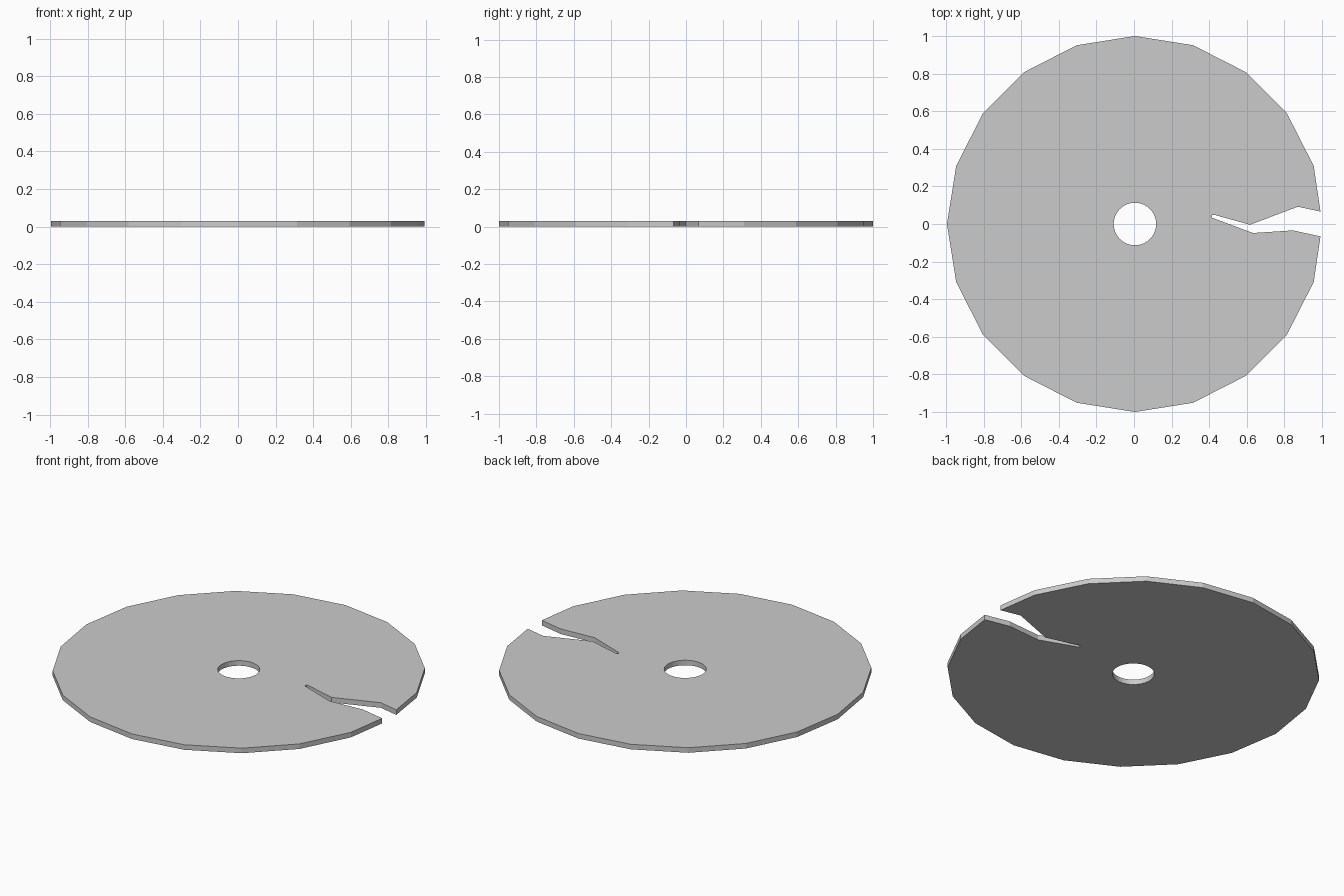
import bpy, bmesh
from math import sin, cos, pi

if "Cube" in bpy.data.objects:
    bpy.data.objects.remove(bpy.data.objects["Cube"])

THICKNESS = 0.03
SHIFT = 0.005  # keeps the notched disc centred on x


def ring(radius, sides, skip=0):
    return [(SHIFT + radius * cos(2 * pi * i / sides), radius * sin(2 * pi * i / sides))
            for i in range(skip, sides)]


# Twenty-sided rim, its first corner replaced by the crooked slit
slit = [(0.992, -0.066), (0.845, -0.034), (0.633, -0.048), (0.414, 0.034),
        (0.416, 0.048), (0.430, 0.048), (0.617, -0.004), (0.872, 0.092), (0.992, 0.066)]
outline = ring(1.0, 20, skip=1) + slit
hole = ring(0.113, 48)

bm = bmesh.new()
edges = []
for loop in (outline, hole):
    verts = [bm.verts.new((x, y, 0)) for x, y in loop]
    edges += [bm.edges.new((v, verts[(i + 1) % len(verts)])) for i, v in enumerate(verts)]

# Fill between rim and hole, then give it thickness
bmesh.ops.triangle_fill(bm, edges=edges, use_beauty=True, normal=(0, 0, 1))
result = bmesh.ops.extrude_face_region(bm, geom=bm.faces[:], use_keep_orig=True)
top = [g for g in result["geom"] if isinstance(g, bmesh.types.BMVert)]
bmesh.ops.translate(bm, verts=top, vec=(0, 0, THICKNESS))
bmesh.ops.recalc_face_normals(bm, faces=bm.faces[:])
bmesh.ops.dissolve_limit(bm, angle_limit=0.01, verts=bm.verts[:], edges=bm.edges[:])

mesh = bpy.data.meshes.new("slit_disc")
bm.to_mesh(mesh)
bm.free()
disc = bpy.data.objects.new("slit_disc", mesh)
bpy.context.collection.objects.link(disc)

# Smooth only the round hole wall; rim facets stay flat
for poly in mesh.polygons:
    c = poly.center
    poly.use_smooth = abs(poly.normal.z) < 0.5 and (c.x - SHIFT) ** 2 + c.y ** 2 < 0.02
mesh.update()
